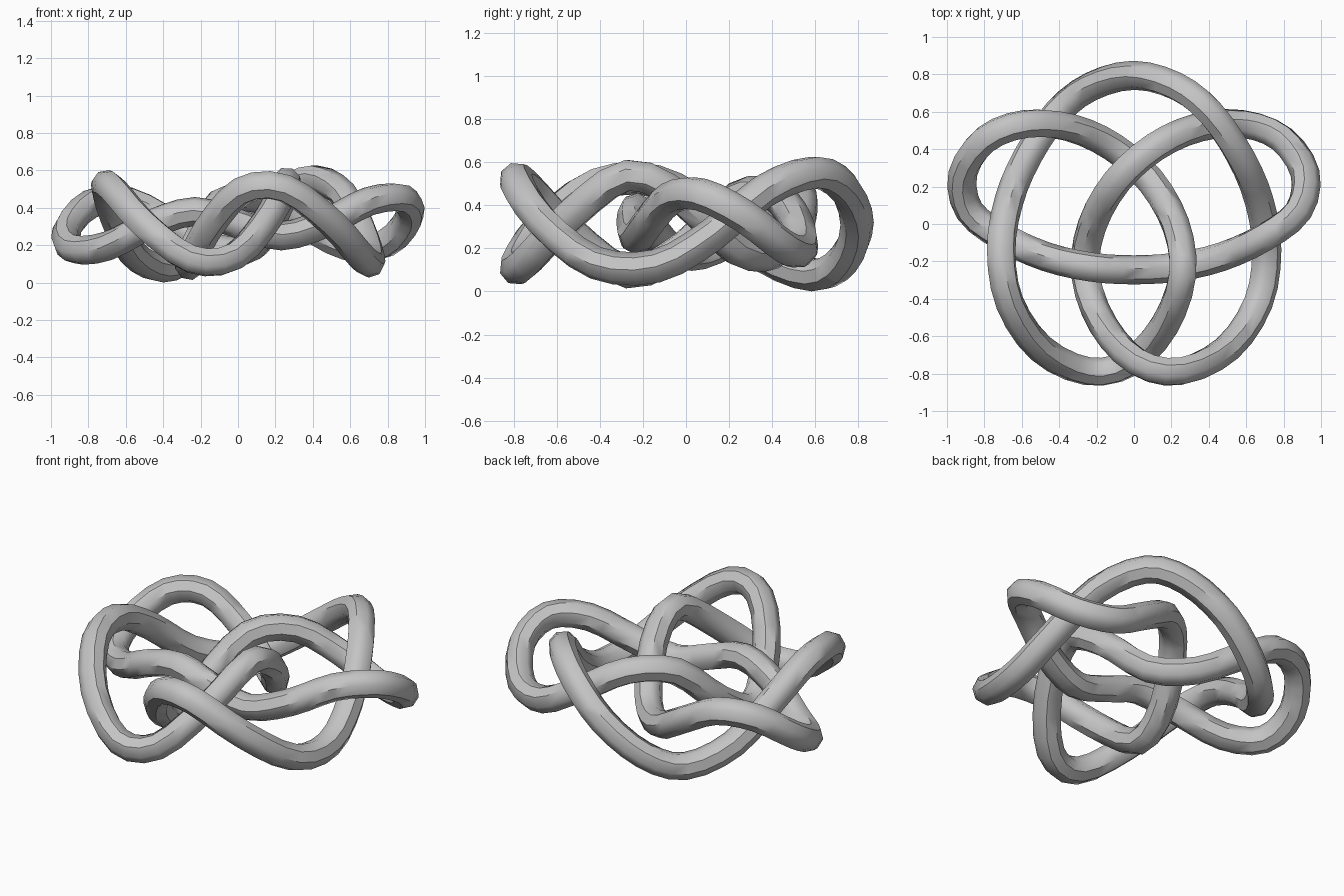
import bpy
import math
from mathutils import Vector

TUBE_RADIUS = 0.078
SIDES = 8
STEPS = 3          # samples between neighbouring path points
MID_HEIGHT = 0.315

default_cube = bpy.data.objects.get("Cube")
if default_cube:
    bpy.data.objects.remove(default_cube, do_unlink=True)


def make_material(name, color):
    material = bpy.data.materials.new(name)
    material.use_nodes = True
    material.diffuse_color = color
    material.node_tree.nodes["Principled BSDF"].inputs["Base Color"].default_value = color
    return material


def half_turn(point):
    """Rotate a point half a turn about the horizontal back-to-front axis."""
    return Vector((-point.x, point.y, 2 * MID_HEIGHT - point.z))


def catmull_rom(a, b, c, d, t):
    """Smooth interpolation between b and c."""
    return 0.5 * (2 * b + (c - a) * t
                  + (2 * a - 5 * b + 4 * c - d) * t ** 2
                  + (3 * b - a - 3 * c + d) * t ** 3)


def smooth_loop(points, steps):
    """Sample a closed smooth path through the points."""
    count = len(points)
    samples = []
    for i in range(count):
        neighbours = [points[(i + k) % count] for k in (-1, 0, 1, 2)]
        samples += [catmull_rom(*neighbours, s / steps) for s in range(steps)]
    return samples


# One half of the knot path, from the back middle to the centre of the cross strand
half_path = [Vector(p) for p in (
    # back arch and outer ring
    (0, .795, .315), (.23, .735, .48), (.41, .595, .553), (.57, .36, .465),
    (.67, .12, .262), (.71, -.14, .118), (.665, -.42, .133), (.5, -.665, .32),
    # front bend and inner loop
    (.25, -.787, .505), (.02, -.74, .49), (-.165, -.54, .28), (-.26, -.27, .09),
    (-.225, -.01, .205), (-.09, .23, .432), (.11, .41, .448),
    # side lobe
    (.34, .515, .32), (.58, .535, .195), (.79, .455, .21), (.915, .27, .35),
    (.88, .07, .45), (.7, -.07, .435),
    # cross strand
    (.47, -.175, .32), (.23, -.23, .25), (0, -.245, .315),
)]

# The other half is the same path turned over, walked backwards
full_path = half_path + [half_turn(p) for p in reversed(half_path[1:-1])]
samples = smooth_loop(full_path, STEPS)

# Closed curve swept with an eight-sided profile
curve = bpy.data.curves.new("knot_tube", "CURVE")
curve.dimensions = "3D"
curve.twist_mode = "MINIMUM"
curve.bevel_depth = TUBE_RADIUS
curve.bevel_resolution = (SIDES - 4) // 2
spline = curve.splines.new("POLY")
spline.points.add(len(samples) - 1)
for spline_point, position in zip(spline.points, samples):
    spline_point.co = (*position, 1)
spline.use_cyclic_u = True
curve.materials.append(make_material("plain grey", (0.55, 0.55, 0.55, 1)))

knot = bpy.data.objects.new("knot_tube", curve)
bpy.context.collection.objects.link(knot)

# Turn the sweep into a mesh, smooth except along its sharpest edges
bpy.ops.object.select_all(action="DESELECT")
knot.select_set(True)
bpy.context.view_layer.objects.active = knot
bpy.ops.object.convert(target="MESH")
bpy.ops.object.shade_smooth_by_angle(angle=math.radians(45))
